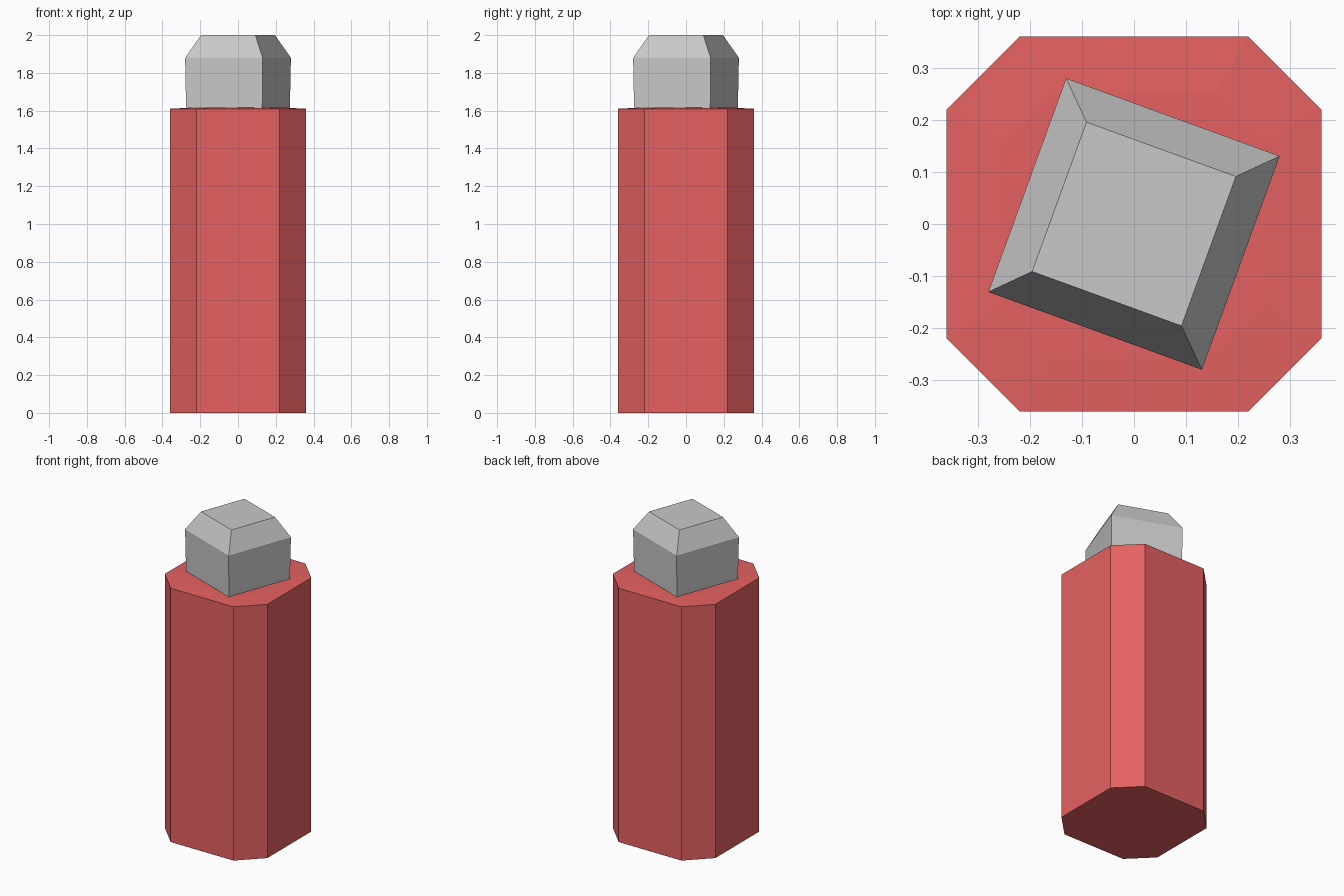
import bpy, bmesh, math

if "Cube" in bpy.data.objects:
    bpy.data.objects.remove(bpy.data.objects["Cube"])


def material(name, color):
    m = bpy.data.materials.new(name)
    m.diffuse_color = (*color, 1)
    m.use_nodes = True
    m.node_tree.nodes["Principled BSDF"].inputs["Base Color"].default_value = m.diffuse_color
    return m


def loft(name, rings, mat):
    """Stack rings of equal point count into a closed, flat-shaded solid."""
    bm = bmesh.new()
    loops = [[bm.verts.new(p) for p in ring] for ring in rings]
    n = len(loops[0])
    bm.faces.new(loops[0][::-1])
    bm.faces.new(loops[-1])
    for a, b in zip(loops, loops[1:]):
        for i in range(n):
            j = (i + 1) % n
            bm.faces.new((a[i], a[j], b[j], b[i]))
    bmesh.ops.recalc_face_normals(bm, faces=bm.faces)
    mesh = bpy.data.meshes.new(name)
    bm.to_mesh(mesh)
    bm.free()
    mesh.materials.append(mat)
    ob = bpy.data.objects.new(name, mesh)
    bpy.context.collection.objects.link(ob)
    return ob


def octagon(a, b, z):
    return [(x, y, z) for x, y in ((a, -b), (a, b), (b, a), (-b, a),
                                   (-a, b), (-a, -b), (-b, -a), (b, -a))]


def square(r, z, turn=math.radians(25)):
    return [(r * math.cos(turn + k * math.pi / 2),
             r * math.sin(turn + k * math.pi / 2), z) for k in range(4)]


red = material("red", (0.79, 0.12, 0.12))
grey = material("light grey", (0.58, 0.58, 0.58))

# Chamfered post with a very slightly raised top
loft("post_body", [octagon(0.36, 0.22, 0), octagon(0.36, 0.22, 1.61),
                   octagon(0.25, 0.153, 1.616)], red)

# Twisted square cap with bevelled top
loft("cap", [square(0.303, 1.605), square(0.309, 1.88), square(0.216, 2.0)], grey)
